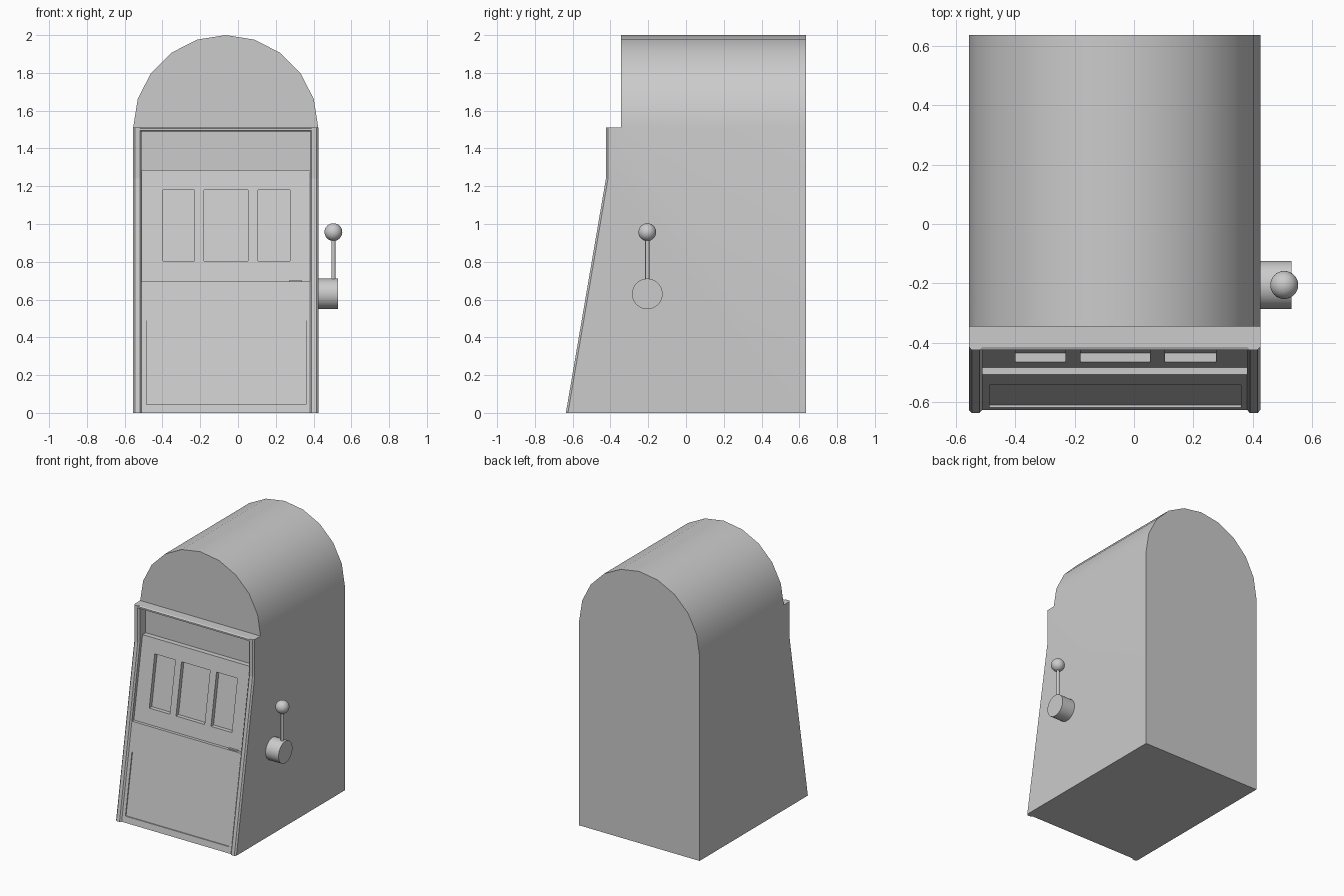
import bpy, bmesh, math

if "Cube" in bpy.data.objects:
    bpy.data.objects.remove(bpy.data.objects["Cube"])

CX, HALF = -0.065, 0.49            # cabinet centre and half width
SLOPE = 0.212 / 1.24               # lean of the front


def front(z):
    """y of the cabinet's sloping front at height z"""
    return -0.625 + SLOPE * z


def loft(name, rings):
    """Closed solid through matching rings of points"""
    bm = bmesh.new()
    rows = [[bm.verts.new(p) for p in r] for r in rings]
    n = len(rows[0])
    for a, b in zip(rows, rows[1:]):
        for i in range(n):
            j = (i + 1) % n
            bm.faces.new((a[i], a[j], b[j], b[i]))
    bm.faces.new(rows[0][::-1])
    bm.faces.new(rows[-1])
    bmesh.ops.recalc_face_normals(bm, faces=bm.faces)
    me = bpy.data.meshes.new(name)
    bm.to_mesh(me)
    bm.free()
    ob = bpy.data.objects.new(name, me)
    bpy.context.collection.objects.link(ob)
    return ob


def side_prism(name, profile, x0, x1):
    return loft(name, [[(x, y, z) for y, z in profile] for x in (x0, x1)])


def apply_boolean(ob, cutter, op):
    mod = ob.modifiers.new("cut", 'BOOLEAN')
    mod.operation, mod.solver, mod.object = op, 'EXACT', cutter
    bpy.context.view_layer.objects.active = ob
    bpy.ops.object.modifier_apply(modifier=mod.name)
    bpy.data.objects.remove(cutter)


def smooth(ob):
    bpy.ops.object.select_all(action='DESELECT')
    ob.select_set(True)
    bpy.context.view_layer.objects.active = ob
    bpy.ops.object.shade_smooth_by_angle(angle=math.radians(30))


# Cabinet: arched outline trimmed by the side profile
arch = [(CX + HALF * math.cos(math.pi * i / 10), 1.51 + HALF * math.sin(math.pi * i / 10))
        for i in range(11)]
outline = [(CX + HALF, -0.2)] + arch + [(CX - HALF, -0.2)]
cabinet = loft("cabinet", [[(x, y, z) for x, z in outline] for y in (-1, 1)])
side = [(0.635, 0), (front(0), 0), (front(1.24), 1.24), (front(1.24), 1.51),
        (-0.345, 1.51), (-0.345, 2.2), (0.635, 2.2)]
apply_boolean(cabinet, side_prism("trim", side, -1, 1), 'INTERSECT')

# Recess holding the reel panel and the deeper sign band above it
panel_y = lambda z: front(z) + 0.023
recess = [(-0.8, 0.695), (panel_y(0.695), 0.695), (panel_y(1.285), 1.285),
          (-0.345, 1.285), (-0.345, 1.49), (-0.8, 1.49)]
apply_boolean(cabinet, side_prism("recess", recess, -0.51, 0.38), 'DIFFERENCE')


# Reel windows and lower panel inset
def pocket(x0, x1, z0, z1, surface, depth):
    prof = [(surface(z0) - 0.05, z0), (surface(z0) + depth, z0),
            (surface(z1) + depth, z1), (surface(z1) - 0.05, z1)]
    apply_boolean(cabinet, side_prism("pocket", prof, x0, x1), 'DIFFERENCE')


for x0, x1 in ((-0.398, -0.23), (-0.18, 0.053), (0.105, 0.275)):
    pocket(x0, x1, 0.805, 1.18, panel_y, 0.03)
pocket(-0.485, 0.36, 0.045, 0.49, front, 0.008)
smooth(cabinet)

# Raised chamfered trim down both sides and across the top
section = [(0, 0), (0.01, -0.011), (0.035, -0.011), (0.045, 0)]
path = [(front(0), 0), (front(1.24), 1.24), (front(1.24), 1.51)]
for label, s in (("left", 1), ("right", -1)):
    loft(label + "_trim", [[(CX - s * (HALF - dx), y + dy, z) for dx, dy in section]
                           for y, z in path])
fy = front(1.24)
side_prism("top_trim", [(fy, 1.51), (fy - 0.011, 1.505), (fy - 0.011, 1.494), (fy, 1.49)],
           -0.52, 0.39)

# Small coin slot on the ledge
side_prism("coin_slot", [(-0.497, 0.69), (-0.497, 0.70), (-0.475, 0.70), (-0.475, 0.69)],
           0.27, 0.34)

# Pull lever: hub, rod and ball
LY, LX = -0.205, 0.505
bpy.ops.mesh.primitive_cylinder_add(vertices=32, radius=0.081, depth=0.107,
                                    location=(0.4765, LY, 0.63), rotation=(0, math.pi / 2, 0))
hub = bpy.context.object
hub.name = "lever_hub"
bpy.ops.mesh.primitive_cylinder_add(vertices=16, radius=0.011, depth=0.24,
                                    location=(LX, LY, 0.81))
rod = bpy.context.object
rod.name = "lever_rod"
bpy.ops.mesh.primitive_uv_sphere_add(segments=32, ring_count=16, radius=0.047,
                                     location=(LX, LY, 0.957))
ball = bpy.context.object
ball.name = "lever_ball"
for ob in (hub, rod, ball):
    smooth(ob)
